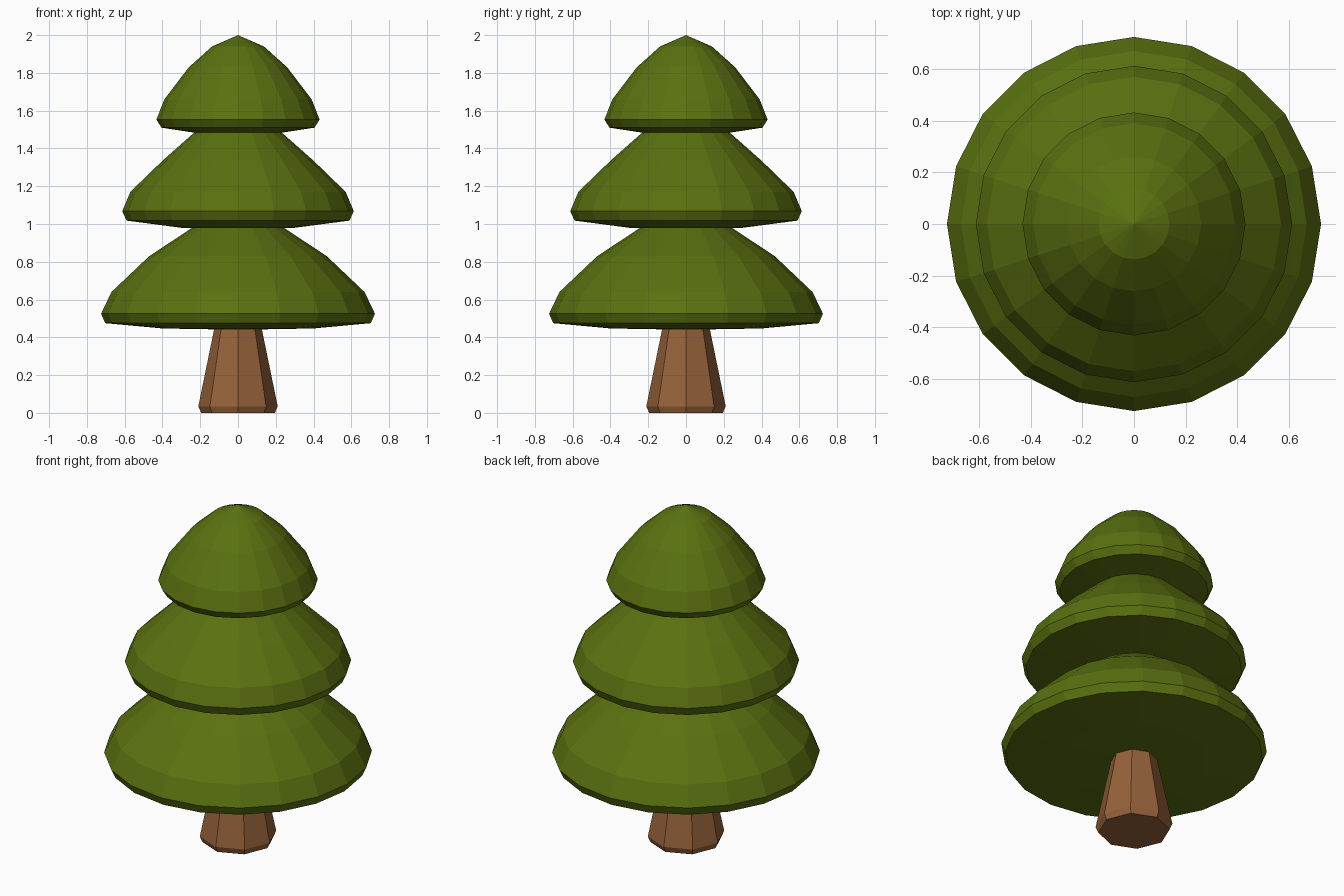
import bpy, bmesh, math

if "Cube" in bpy.data.objects:
    bpy.data.objects.remove(bpy.data.objects["Cube"])


def material(name, color):
    m = bpy.data.materials.new(name)
    m.diffuse_color = (*color, 1.0)
    m.use_nodes = True
    m.node_tree.nodes["Principled BSDF"].inputs["Base Color"].default_value = m.diffuse_color
    return m


def lathe(name, profile, sides, mat):
    """Closed faceted solid from (radius, z) points, bottom to top; radius 0 is a pole."""
    bm = bmesh.new()
    rings = []
    for r, z in profile:
        n = sides if r > 0 else 1
        rings.append([bm.verts.new((r * math.cos(2 * math.pi * i / sides),
                                    r * math.sin(2 * math.pi * i / sides), z))
                      for i in range(n)])
    for a, b in zip(rings, rings[1:]):
        for i in range(sides):
            j = (i + 1) % sides
            corners = [a[i % len(a)], a[j % len(a)], b[j % len(b)], b[i % len(b)]]
            bm.faces.new(list(dict.fromkeys(corners)))
    bmesh.ops.recalc_face_normals(bm, faces=bm.faces)
    mesh = bpy.data.meshes.new(name)
    bm.to_mesh(mesh)
    bm.free()
    mesh.materials.append(mat)
    obj = bpy.data.objects.new(name, mesh)
    bpy.context.collection.objects.link(obj)
    return obj


green = material("leaf green", (0.102, 0.165, 0.005))
brown = material("bark brown", (0.305, 0.122, 0.042))

# Tapered octagonal trunk with a bevelled foot
lathe("trunk", [(0, 0), (0.195, 0), (0.21, 0.035), (0.127, 0.44), (0.12, 0.47), (0, 0.47)],
      8, brown)

# Three foliage tiers: shallow underside, short rim, sloping skirt
lathe("lower_foliage", [(0, 0.44), (0.40, 0.447), (0.703, 0.475), (0.725, 0.525), (0.67, 0.64),
                        (0.47, 0.83), (0.235, 0.985), (0, 1.03)], 20, green)
lathe("middle_foliage", [(0, 0.973), (0.30, 0.98), (0.59, 1.018), (0.613, 1.068), (0.57, 1.17),
                         (0.40, 1.335), (0.225, 1.49), (0, 1.53)], 20, green)
lathe("top_foliage", [(0, 1.475), (0.21, 1.48), (0.405, 1.51), (0.432, 1.553), (0.39, 1.66),
                      (0.26, 1.83), (0.137, 1.94), (0, 2.0)], 20, green)
